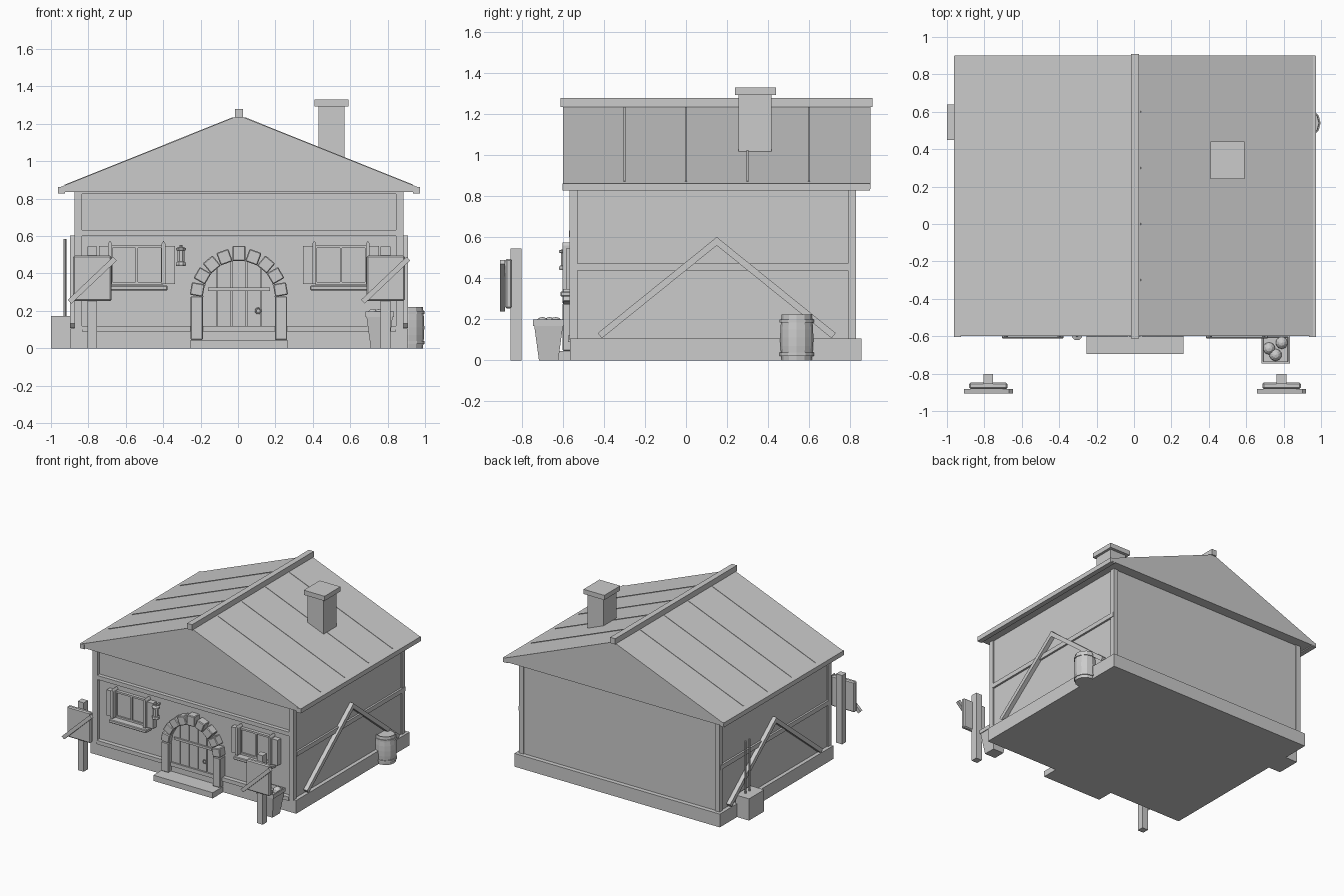
import bpy, bmesh, math
from mathutils import Matrix, Vector

if "Cube" in bpy.data.objects:
    bpy.data.objects.remove(bpy.data.objects["Cube"])

CX = 0.005  # house centre line


def mesh(name, verts, faces):
    me = bpy.data.meshes.new(name)
    me.from_pydata(verts, [], faces)
    bm = bmesh.new()
    bm.from_mesh(me)
    bmesh.ops.recalc_face_normals(bm, faces=bm.faces)
    bm.to_mesh(me)
    bm.free()
    ob = bpy.data.objects.new(name, me)
    bpy.context.collection.objects.link(ob)
    return ob


def box(name, x, y, z, rot=None, bevel=0):
    """Box from (min, max) ranges, optionally turned (axis, angle) about its centre."""
    c = Vector([(a + b) / 2 for a, b in (x, y, z)])
    s = [abs(b - a) for a, b in (x, y, z)]
    bm = bmesh.new()
    bmesh.ops.create_cube(bm, size=1, matrix=Matrix.Diagonal((*s, 1)))
    me = bpy.data.meshes.new(name)
    bm.to_mesh(me)
    bm.free()
    ob = bpy.data.objects.new(name, me)
    bpy.context.collection.objects.link(ob)
    ob.matrix_world = Matrix.Translation(c) @ (Matrix.Rotation(rot[1], 4, rot[0]) if rot else Matrix())
    if bevel:
        b = ob.modifiers.new("bevel", 'BEVEL')
        b.width, b.segments = bevel, 1
    return ob


def prism(name, pts, y0, y1):
    """Extrude an x-z outline along y."""
    n = len(pts)
    v = [(x, y0, z) for x, z in pts] + [(x, y1, z) for x, z in pts]
    f = [tuple(range(n)), tuple(range(n, 2 * n))]
    f += [(i, (i + 1) % n, n + (i + 1) % n, n + i) for i in range(n)]
    return mesh(name, v, f)


def lathe(name, prof, x, y, n, turn=0):
    """Turn an (r, z) profile around a vertical axis."""
    v = [(x + r * math.cos(turn + k * math.tau / n), y + r * math.sin(turn + k * math.tau / n), z)
         for r, z in prof for k in range(n)]
    f = [(i * n + k, i * n + (k + 1) % n, (i + 1) * n + (k + 1) % n, (i + 1) * n + k)
         for i in range(len(prof) - 1) for k in range(n)]
    f += [tuple(range(n)), tuple(range(len(v) - n, len(v)))]
    return mesh(name, v, f)


# House body
box("foundation", (CX - .9, CX + .9), (-.565, .855), (0, .105))
box("walls", (CX - .87, CX + .87), (-.54, .82), (.1, .845))
box("front_baseboard", (CX - .84, CX + .84), (-.575, -.53), (.09, .12))
box("front_beam", (CX - .84, CX + .84), (-.57, -.53), (.6, .632))
box("front_top_beam", (CX - .84, CX + .84), (-.565, -.53), (.825, .845))

# Side timber: corner posts, rail and A-shaped braces
for s, side in ((-1, "left"), (1, "right")):
    def xr(a, b):
        return (CX + s * a, CX + s * b)
    box("corner_post_front_" + side, xr(.84, .88), (-.568, -.53), (.1, .845))
    box("corner_post_back_" + side, xr(.84, .88), (.79, .828), (.1, .845))
    box("side_rail_" + side, xr(.86, .885), (-.53, .825), (.437, .472))
    for d in (-1, 1):
        y0, y1, z0, z1 = .15 + d * .57, .15 - d * .012, .12, .59
        ym, zm, ln = (y0 + y1) / 2, (z0 + z1) / 2, math.hypot(y1 - y0, z1 - z0)
        box("brace_" + side, xr(.865, .903), (ym - ln / 2, ym + ln / 2), (zm - .016, zm + .016),
            rot=('X', -d * math.atan2(z1 - z0, abs(y1 - y0))))

# Roof
prism("roof", [(CX - .965, .835), (CX + .965, .835), (CX + .965, .858), (CX, 1.245), (CX - .965, .858)],
      -.6, .9)
box("roof_ridge", (CX - .022, CX + .022), (-.613, .91), (1.235, 1.28))
slope = math.atan2(.387, .965)
for s in (-1, 1):
    box("eave_board", (CX + s * .93, CX + s * .968), (-.603, .898), (.827, .863))
    for y in (-.3, 0, .3, .6):
        xm, ln = .48, .9 / math.cos(slope)
        zm = 1.245 - xm * .387 / .965
        box("roof_seam", (CX + s * xm - ln / 2, CX + s * xm + ln / 2), (y - .005, y + .005),
            (zm - .006, zm + .003), rot=('Y', s * slope))
box("chimney", (.43, .57), (.257, .417), (1.0, 1.3))
box("chimney_cap", (.408, .59), (.24, .44), (1.293, 1.33))

# Door with stone arch and step
box("door_step", (CX - .26, CX + .26), (-.695, -.55), (0, .045))
ZC = .275
for i in range(5):
    a, b = -.195 + i * .078 + .003, -.195 + (i + 1) * .078 - .003
    top = [(CX + t, ZC + math.sqrt(max(0, .195 ** 2 - t * t)))
           for t in (b, b * .75 + a * .25, (a + b) / 2, b * .25 + a * .75, a)]
    prism("door_plank", [(CX + a, .045), (CX + b, .045)] + top, -.562, -.53)
for z in (.1, .315):
    box("door_hinge_strap", (CX - .165, CX + .165), (-.575, -.555), (z - .009, z + .009))
bpy.ops.mesh.primitive_torus_add(major_segments=12, minor_segments=6, major_radius=.014, minor_radius=.004,
                                 location=(.108, -.572, .2), rotation=(math.pi / 2, 0, 0))
bpy.context.object.name = "door_ring"
for s in (-1, 1):
    box("door_jamb", (CX + s * .192, CX + s * .258), (-.602, -.53), (.045, .278), bevel=.005)
for i in range(9):
    a = math.radians(10 + 20 * i)
    r, h = (.232, .082) if i == 4 else (.226, .07)
    x, z = CX + r * math.cos(a), ZC + r * math.sin(a)
    box("keystone" if i == 4 else "arch_stone", (x - h / 2, x + h / 2), (-.602, -.53),
        (z - .034, z + .034), rot=('Y', -a), bevel=.005)

# Windows with shutters and sills
for s in (-1, 1):
    w = CX + s * .546
    box("window_glass", (w - .14, w + .14), (-.552, -.53), (.345, .545))
    for x in (-.135, 0, .135):
        box("window_upright", (w + x - .006, w + x + .006), (-.565, -.54), (.345, .545))
    for z in (.347, .543):
        box("window_rail", (w - .14, w + .14), (-.565, -.54), (z - .007, z + .007))
    box("window_sill", (w - .165, w + .165), (-.613, -.54), (.31, .336), bevel=.005)
    for d in (-1, 1):
        box("shutter", (w + d * .145, w + d * .203), (-.582, -.54), (.345, .547))
        c = w + d * .143
        prism("shutter_post", [(c - .01, .345), (c + .01, .345), (c + .01, .56), (c, .575), (c - .01, .56)],
              -.603, -.54)

# Wall lantern
lx, ly = -.305, -.592
lathe("lantern", [(.027, .44), (.03, .447), (.027, .46), (.02, .463), (.02, .523), (.03, .525), (.03, .535),
                  (.01, .542), (.008, .553)], lx, ly, 8, math.pi / 8)
box("lantern_bracket", (lx - .006, lx + .006), (-.592, -.53), (.535, .547))

# Sign posts
for s in (-1, 1):
    p = CX + s * .784
    box("sign_post", (p - .026, p + .026), (-.855, -.803), (0, .545))
    box("sign_board", (p - .103, p + .103), (-.882, -.848), (.253, .495), bevel=.008)
    ln, a = .335, math.radians(43.5)
    box("sign_slat", (p - ln / 2, p + ln / 2), (-.906, -.882), (.364 - .014, .364 + .014), rot=('Y', -a))

# Basket of round fruit
q = math.sqrt(2)
lathe("basket", [(.047 * q, 0), (.07 * q, .168), (.076 * q, .168), (.076 * q, .198), (.066 * q, .198),
                 (.064 * q, .17)], .757, -.67, 4, math.pi / 4)
for x, y in ((.722, -.665), (.79, -.635), (.757, -.7)):
    bpy.ops.mesh.primitive_uv_sphere_add(segments=10, ring_count=6, radius=.033, location=(x, y, .178))
    bpy.context.object.name = "fruit"

# Barrel with hoops
bx, by = .915, .54
lathe("barrel", [(.074, 0), (.08, .07), (.081, .11), (.08, .15), (.074, .222), (.066, .222), (.066, .214)],
      bx, by, 12)
for z in (.03, .192):
    lathe("barrel_hoop", [(.07, z - .008), (.083, z - .008), (.083, z + .008), (.07, z + .008)], bx, by, 12)

# Crate with two poles on the left side
box("side_crate", (-1, -.88), (.45, .64), (0, .172))
for y in (.525, .575):
    lathe("pole", [(.008, .15), (.008, .585)], -.925, y, 6)
